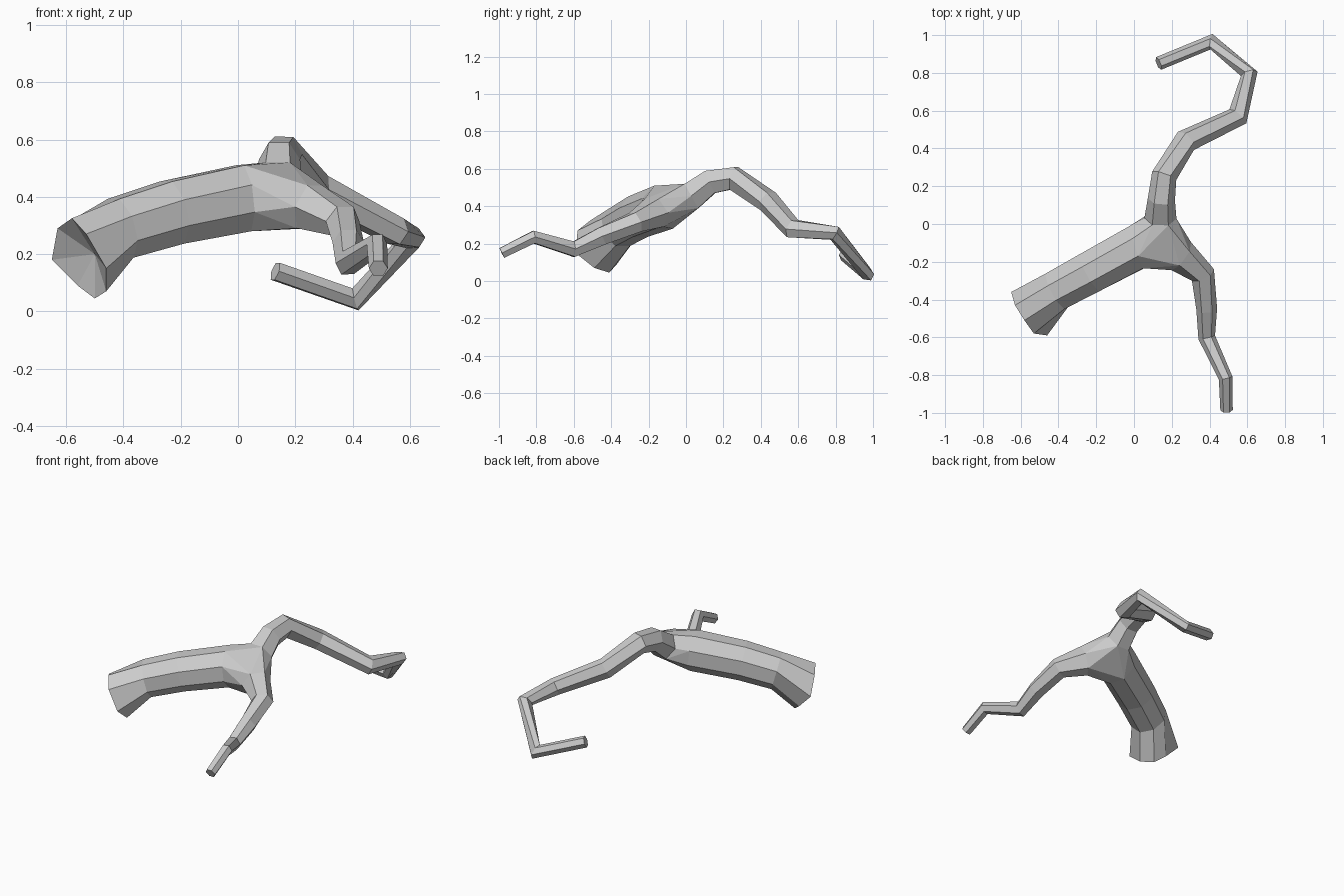
import bpy, bmesh, math
from mathutils import Vector as V

if "Cube" in bpy.data.objects:
    bpy.data.objects.remove(bpy.data.objects["Cube"])

bm = bmesh.new()
UP = V((0, 0, 1))


def ring(c, r, d_in, d_out, sides):
    """Mitred polygon ring with a flat side facing up."""
    t = (d_in + d_out).normalized()
    u = (UP - t * UP.dot(t)).normalized()
    v = t.cross(u)
    bend = d_out - d_in
    stretch = 1 / max(0.6, t.dot(d_in))
    pts = []
    for i in range(sides):
        a = 2 * math.pi * (i + 0.5) / sides
        p = (u * math.cos(a) + v * math.sin(a)) * r
        if bend.length > 1e-4:
            b = bend.normalized()
            p += b * p.dot(b) * (stretch - 1)
        pts.append(bm.verts.new(V(c) + p))
    return pts


def bridge(a, b):
    n = len(a)
    for i in range(n):
        j = (i + 1) % n
        bm.faces.new((a[i], a[j], b[j], b[i]))


def limb(start, path, sides):
    """Rings along a path of (x, y, z, radius); start only sets the first direction."""
    pts = [V(start)] + [V(p[:3]) for p in path]
    rings = []
    for i, p in enumerate(path, 1):
        d_in = (pts[i] - pts[i - 1]).normalized()
        d_out = (pts[i + 1] - pts[i]).normalized() if i + 1 < len(pts) else d_in
        rings.append(ring(p[:3], p[3], d_in, d_out, sides))
    for a, b in zip(rings, rings[1:]):
        bridge(a, b)
    return rings


hub = (0.14, -0.11, 0.40)

# Thick trunk with a flared, hollowed broken end
trunk = limb(hub, [(0.02, -0.12, 0.395, 0.125), (-0.23, -0.255, 0.345, 0.12),
                   (-0.41, -0.352, 0.29, 0.115)], 8)
flare = [bm.verts.new(p) for p in (
    (-0.63, -0.43, 0.29), (-0.65, -0.36, 0.18), (-0.56, -0.37, 0.09), (-0.50, -0.41, 0.045),
    (-0.46, -0.49, 0.07), (-0.46, -0.59, 0.15), (-0.53, -0.58, 0.27), (-0.58, -0.51, 0.325))]
bridge(trunk[-1], flare)
core = bm.verts.new((-0.50, -0.43, 0.20))
for i in range(8):
    bm.faces.new((flare[i], flare[(i + 1) % 8], core))

# Short branch to the front
front = limb(hub, [(0.25, -0.17, 0.365, 0.09), (0.365, -0.27, 0.315, 0.062),
                   (0.385, -0.45, 0.24, 0.055), (0.385, -0.60, 0.17, 0.044),
                   (0.485, -0.815, 0.235, 0.036), (0.49, -0.985, 0.15, 0.033)], 6)

# Long hooked branch to the back
back = limb(hub, [(0.14, 0.03, 0.455, 0.085), (0.145, 0.13, 0.53, 0.072),
                  (0.16, 0.255, 0.55, 0.066), (0.275, 0.44, 0.425, 0.062),
                  (0.55, 0.57, 0.28, 0.053), (0.61, 0.795, 0.255, 0.04),
                  (0.41, 0.965, 0.042, 0.036), (0.13, 0.85, 0.14, 0.036)], 6)
for limb_rings in (front, back):
    bm.faces.new(limb_rings[-1])

# Fork: hull webbing joining the three limbs, then open its inner caps
starts = [trunk[0], front[0], back[0]]
bmesh.ops.convex_hull(bm, input=[v for r in starts for v in r], use_existing_faces=False)
sets = [set(r) for r in starts]
caps = [f for f in bm.faces if any(set(f.verts) <= s for s in sets)]
bmesh.ops.delete(bm, geom=caps, context='FACES_ONLY')
bmesh.ops.delete(bm, geom=[e for e in bm.edges if e.is_wire], context='EDGES')
bmesh.ops.recalc_face_normals(bm, faces=bm.faces[:])

mesh = bpy.data.meshes.new("forked_branch")
bm.to_mesh(mesh)
bm.free()
bpy.context.collection.objects.link(bpy.data.objects.new("forked_branch", mesh))
